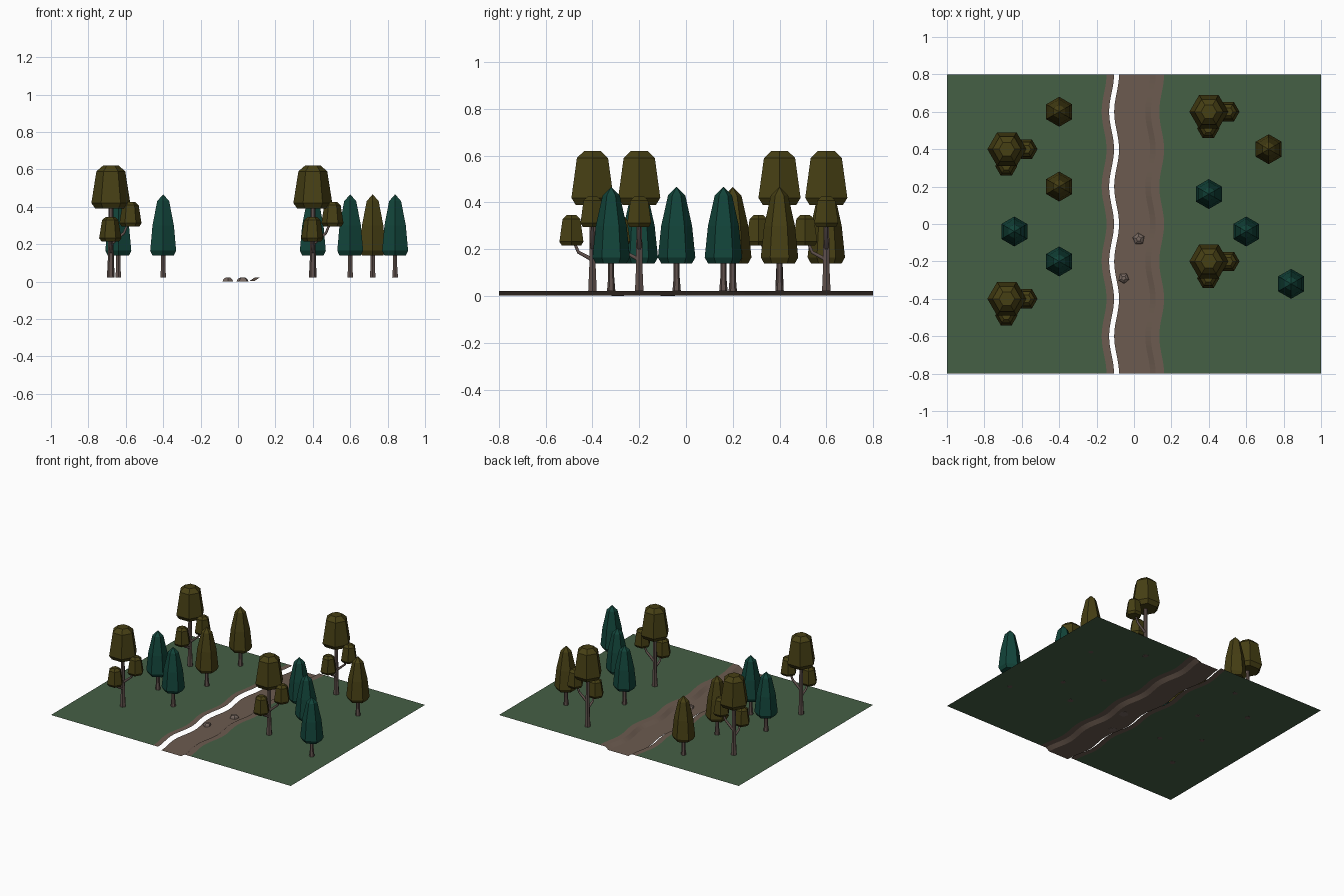
import bpy, bmesh, math
from mathutils import Vector

cube = bpy.data.objects.get("Cube")
if cube:
    bpy.data.objects.remove(cube)


def material(name, r, g, b):
    m = bpy.data.materials.new(name)
    m.use_nodes = True
    m.diffuse_color = (r, g, b, 1)
    m.node_tree.nodes["Principled BSDF"].inputs["Base Color"].default_value = (r, g, b, 1)
    return m


GRASS = material("grass green", 0.06, 0.115, 0.06)
EARTH = material("earth brown", 0.15, 0.105, 0.08)
BARK = material("bark brown", 0.12, 0.085, 0.075)
OLIVE = material("olive leaves", 0.062, 0.05, 0.007)
TEAL = material("teal leaves", 0.006, 0.058, 0.042)
STONE = material("stone grey brown", 0.18, 0.135, 0.115)

GROUND = 0.022


def add_mesh(name, bm, mats):
    mesh = bpy.data.meshes.new(name)
    bm.to_mesh(mesh)
    bm.free()
    for m in mats:
        mesh.materials.append(m)
    obj = bpy.data.objects.new(name, mesh)
    bpy.context.collection.objects.link(obj)
    return obj


def lathe(name, profile, mat, at, sides=6, turn=0.0, scale=1.0):
    """Flat-sided solid from (radius, height) pairs; zero radius closes to a point."""
    bm = bmesh.new()
    at = Vector(at)
    rings = []
    for r, z in profile:
        count = sides if r > 0 else 1
        rings.append([bm.verts.new(at + scale * Vector((
            r * math.cos(turn + math.tau * i / sides),
            r * math.sin(turn + math.tau * i / sides), z))) for i in range(count)])
    for low, high in zip(rings, rings[1:]):
        for i in range(sides):
            j = (i + 1) % sides
            if len(high) == 1:
                bm.faces.new((low[i], low[j], high[0]))
            else:
                bm.faces.new((low[i], low[j], high[j], high[i]))
    bm.faces.new(rings[0][::-1])
    if len(rings[-1]) > 1:
        bm.faces.new(rings[-1])
    return add_mesh(name, bm, [mat])


def branch(name, base, points):
    """Tapering six-sided limb along a path."""
    curve = bpy.data.curves.new(name, "CURVE")
    curve.dimensions = "3D"
    curve.bevel_depth = 0.01
    curve.bevel_resolution = 1
    curve.use_fill_caps = True
    line = curve.splines.new("POLY")
    line.points.add(len(points) - 1)
    for i, (p, offset) in enumerate(zip(line.points, points)):
        p.co = (*(Vector(base) + Vector(offset)), 1)
        p.radius = 1 - 0.2 * i
    curve.materials.append(BARK)
    bpy.context.collection.objects.link(bpy.data.objects.new(name, curve))


# Ground sheets and winding channel; each strip is (left, right, left z, right z)
def wave(y):
    return 0.013 * math.cos(math.tau * y / 0.4)


def strip(name, left, right, mat):
    bm = bmesh.new()
    steps = 64
    rows = []
    for i in range(steps + 1):
        y = -0.8 + 1.6 * i / steps
        rows.append([bm.verts.new((x + (wave(y) if abs(x) < 1 else 0), y, z))
                     for x, z in (left, right)])
    for a, b in zip(rows, rows[1:]):
        bm.faces.new((a[0], a[1], b[1], b[0]))
    add_mesh(name, bm, [mat])


BED = 0.002
strip("left_ground", (-1, GROUND), (-0.16, GROUND), GRASS)
strip("left_bank", (-0.16, GROUND), (-0.12, GROUND), EARTH)
strip("channel_bed", (-0.093, BED), (0.073, BED), EARTH)
strip("right_slope", (0.073, BED), (0.103, GROUND), EARTH)
strip("right_bank", (0.103, GROUND), (0.148, GROUND), EARTH)
strip("right_ground", (0.148, GROUND), (1, GROUND), GRASS)

# Slim trees
SLIM_CROWN = [(0.066, 0.14), (0.08, 0.165), (0.066, 0.30), (0.037, 0.43), (0, 0.467)]
SLIM_TRUNK = [(0.018, 0.021), (0.013, 0.08), (0.013, 0.15)]
slim = [(TEAL, [(-0.64, -0.04), (-0.4, -0.2), (0.4, 0.16), (0.6, -0.04), (0.84, -0.32)]),
        (OLIVE, [(-0.4, 0.6), (-0.4, 0.2), (0.72, 0.4)])]
for leaf, spots in slim:
    for x, y in spots:
        lathe("slim_trunk", SLIM_TRUNK, BARK, (x, y, 0), turn=math.pi / 6)
        lathe("slim_crown", SLIM_CROWN, leaf, (x, y, 0), turn=math.pi / 6)

# Branching trees: one main crown and two small ones on side limbs
CROWN = [(0.083, 0), (0.104, 0.03), (0.077, 0.2), (0.042, 0.23)]
TRUNK = [(0.021, 0.021), (0.016, 0.12), (0.013, 0.41)]
for x, y in [(-0.68, 0.4), (-0.68, -0.4), (0.4, 0.6), (0.4, -0.2)]:
    lathe("tall_trunk", TRUNK, BARK, (x, y, 0))
    lathe("main_crown", CROWN, OLIVE, (x, y, 0.39))
    lathe("side_crown", CROWN, OLIVE, (x + 0.105, y, 0.295), scale=0.57)
    lathe("front_crown", CROWN, OLIVE, (x - 0.003, y - 0.09, 0.215), scale=0.57)
    branch("side_branch", (x, y, 0), [(0, 0, 0.2), (0.07, 0, 0.26), (0.1, 0, 0.33)])
    branch("front_branch", (x, y, 0), [(0, 0, 0.155), (0, -0.06, 0.187), (0, -0.088, 0.25)])

# Stones on the channel bed
for x, y, r, turn in [(0.025, -0.08, 0.034, 0.4), (-0.055, -0.29, 0.03, 1.0)]:
    lathe("stone", [(r, 0), (r * 0.8, 0.014), (r * 0.4, 0.022)], STONE, (x, y, 0), sides=5, turn=turn)
